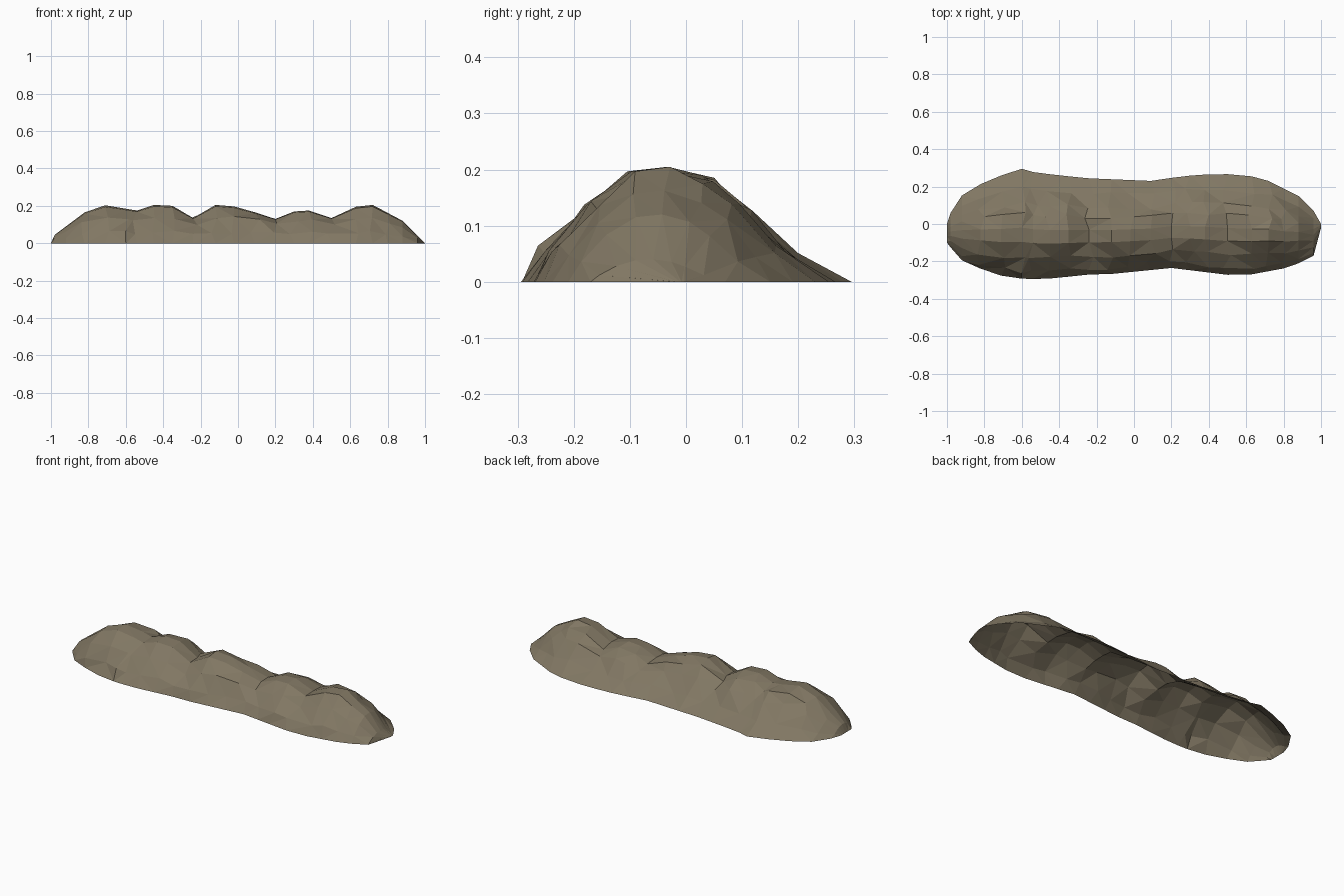
import bpy, bmesh, random

if "Cube" in bpy.data.objects:
    bpy.data.objects.remove(bpy.data.objects["Cube"])

random.seed(4)

# Outline and ridge curves, each as (x, value) points
BACK = [(-1, 0), (-.97, .09), (-.91, .165), (-.77, .24), (-.6, .295), (-.53, .275), (-.26, .245),
        (.1, .23), (.25, .255), (.46, .27), (.68, .25), (.88, .15), (.97, .06), (1, 0)]
FRONT = [(-1, -.1), (-.93, -.19), (-.75, -.27), (-.58, -.295), (-.4, -.29), (-.28, -.27),
         (-.15, -.27), (.2, -.235), (.57, -.28), (.84, -.23), (.96, -.17), (1, -.02)]
RIDGE = [(-1, 0), (-.98, .045), (-.82, .165), (-.71, .203), (-.54, .175), (-.45, .205), (-.35, .2),
         (-.24, .135), (-.12, .205), (0, .195), (.2, .13), (.3, .17), (.38, .175), (.5, .135),
         (.63, .195), (.72, .205), (.88, .12), (.96, .04), (1, 0)]
# Smooth height of the lower slopes, without the dips
BODY = [(-1, 0), (-.82, .165), (-.7, .2), (.7, .2), (.88, .12), (1, 0)]
# Cross-section: (side position from front -1 to back 1, height share)
PROFILE = [(-1, 0), (-.87, .3), (-.62, .7), (-.33, .96), (-.07, 1), (.2, .89), (.4, .68), (.68, .3), (1, 0)]


def sample(curve, x):
    for (x0, v0), (x1, v1) in zip(curve, curve[1:]):
        if x <= x1:
            return v0 + (v1 - v0) * (x - x0) / (x1 - x0)
    return curve[-1][1]


stone = bpy.data.materials.new("earthy brown stone")
stone.diffuse_color = (0.22, 0.185, 0.125, 1)
stone.use_nodes = True
stone.node_tree.nodes["Principled BSDF"].inputs["Base Color"].default_value = stone.diffuse_color

# Rock shell: cross-sections lofted along x, open underneath
bm = bmesh.new()
rows = []
stations = [p[0] for p in RIDGE[:9]] + [-.02, .09] + [p[0] for p in RIDGE[10:]]
stations += [-.92, -.6, .8]
for x in sorted(stations):
    back, front = sample(BACK, x), sample(FRONT, x)
    ridge, body = sample(RIDGE, x), sample(BODY, x)
    row = []
    for s, p in PROFILE:
        y = (back + front) / 2 + s * (back - front) / 2
        z = p * (p * ridge + (1 - p) * max(body, ridge))
        dx = 0
        if 0 < p < .95 and abs(x) < .85:
            dx = random.uniform(-.025, .025)
            y += random.uniform(-.012, .012)
            z += random.uniform(-.01, .007)
        row.append(bm.verts.new((x + dx, y, z)))
    rows.append(row)
for a, b in zip(rows, rows[1:]):
    for i in range(len(PROFILE) - 1):
        bm.faces.new((a[i], b[i], b[i + 1], a[i + 1]))
bmesh.ops.remove_doubles(bm, verts=bm.verts[:], dist=.0005)
bmesh.ops.triangulate(bm, faces=bm.faces[:])
bmesh.ops.recalc_face_normals(bm, faces=bm.faces[:])
# Make sure the shell faces outwards
if sum(f.normal.z for f in bm.faces) < 0:
    bmesh.ops.reverse_faces(bm, faces=bm.faces[:])

mesh = bpy.data.meshes.new("rock_ridge")
bm.to_mesh(mesh)
bm.free()
mesh.materials.append(stone)
bpy.context.collection.objects.link(bpy.data.objects.new("rock_ridge", mesh))
